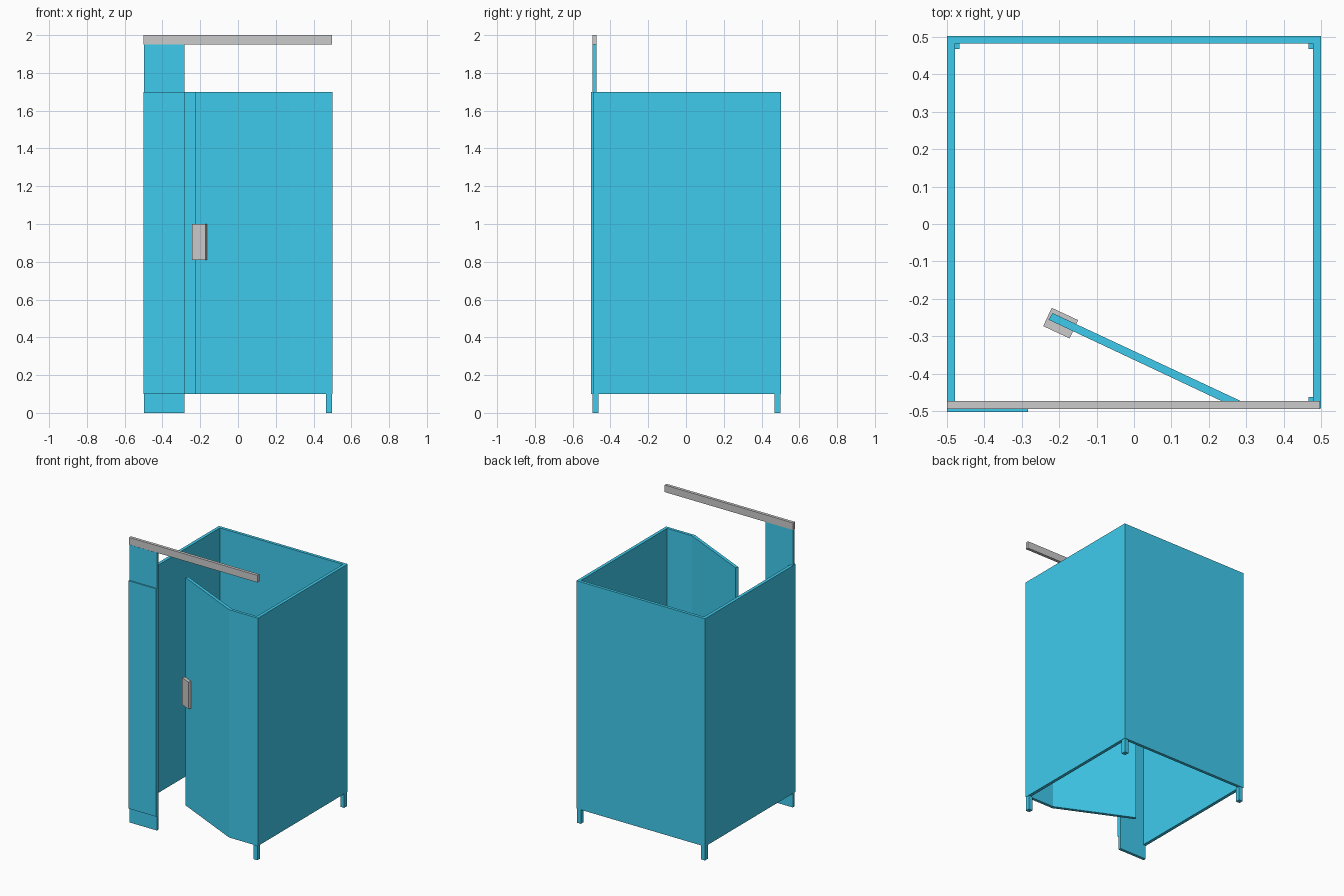
import bpy, bmesh, math

if "Cube" in bpy.data.objects:
    bpy.data.objects.remove(bpy.data.objects["Cube"])

blue = bpy.data.materials.new("blue_paint")
blue.diffuse_color = (0.05, 0.6, 0.85, 1)
blue.use_nodes = True
blue.node_tree.nodes["Principled BSDF"].inputs["Base Color"].default_value = blue.diffuse_color


def prism(name, pts, z0, z1, mat=None):
    """Extrude a plan outline from z0 to z1."""
    bm = bmesh.new()
    base = bm.faces.new([bm.verts.new((x, y, z0)) for x, y in pts])
    top = bmesh.ops.extrude_face_region(bm, geom=[base])["geom"]
    verts = [v for v in top if isinstance(v, bmesh.types.BMVert)]
    bmesh.ops.translate(bm, verts=verts, vec=(0, 0, z1 - z0))
    bmesh.ops.recalc_face_normals(bm, faces=bm.faces)
    mesh = bpy.data.meshes.new(name)
    bm.to_mesh(mesh)
    bm.free()
    ob = bpy.data.objects.new(name, mesh)
    bpy.context.collection.objects.link(ob)
    if mat:
        mesh.materials.append(mat)
    return ob


def rect(x0, x1, y0, y1):
    return [(x0, y0), (x1, y0), (x1, y1), (x0, y1)]


BOTTOM, TOP = 0.10, 1.70

# Left, back and right partitions
prism("partition_walls",
      [(-0.50, -0.493), (-0.50, 0.503), (0.50, 0.503), (0.50, -0.493),
       (0.478, -0.493), (0.478, 0.482), (-0.478, 0.482), (-0.478, -0.493)],
      BOTTOM, TOP, blue)

# Fixed front panel on the right with the door swung inward
prism("door_and_hinge_panel",
      [(0.478, -0.493), (0.276, -0.493), (-0.228, -0.256),
       (-0.218, -0.238), (0.285, -0.473), (0.478, -0.473)],
      BOTTOM, TOP, blue)

# Front left panel and the tall post behind it
prism("front_left_panel", rect(-0.50, -0.284, -0.503, -0.482), BOTTOM, TOP, blue)
prism("tall_post", rect(-0.497, -0.284, -0.495, -0.475), 0, 1.95, blue)

# Feet at the other three corners
for name, x, y in (("front_right_foot", 0.467, -0.495),
                   ("back_right_foot", 0.467, 0.468),
                   ("back_left_foot", -0.497, 0.468)):
    prism(name, rect(x, x + 0.03, y, y + 0.032), 0, BOTTOM, blue)

# Head rail across the front
prism("head_rail", rect(-0.50, 0.497, -0.494, -0.473), 1.95, 2.0)

# Latch wrapped around the free edge of the door
latch = prism("door_latch", rect(-0.039, 0.039, -0.027, 0.027), 0.81, 1.0)
latch.location = (-0.196, -0.265, 0)
latch.rotation_euler.z = math.radians(-25)
